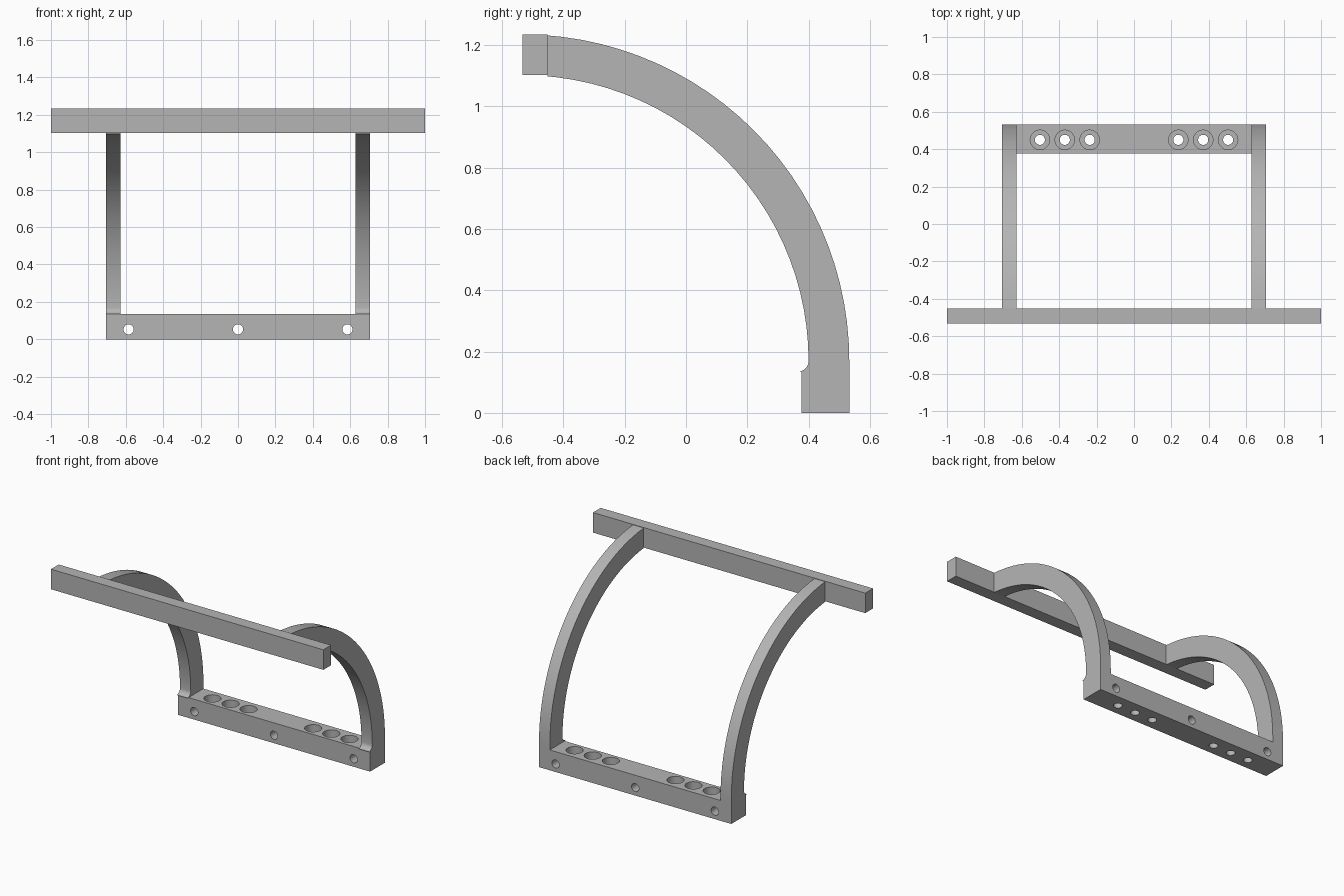
import bpy, bmesh
from math import radians, sin, cos, pi
from mathutils import Matrix, Vector

default = bpy.data.objects.get("Cube")
if default:
    bpy.data.objects.remove(default, do_unlink=True)

GREY = (0.46, 0.46, 0.46, 1)
mat = bpy.data.materials.new("plain grey")
mat.use_nodes = True
mat.diffuse_color = GREY
mat.node_tree.nodes["Principled BSDF"].inputs["Base Color"].default_value = GREY


def add_object(name, bm):
    bmesh.ops.recalc_face_normals(bm, faces=bm.faces)
    mesh = bpy.data.meshes.new(name)
    bm.to_mesh(mesh)
    bm.free()
    mesh.materials.append(mat)
    obj = bpy.data.objects.new(name, mesh)
    bpy.context.collection.objects.link(obj)
    return obj


def smooth(obj):
    bpy.ops.object.select_all(action='DESELECT')
    obj.select_set(True)
    bpy.context.view_layer.objects.active = obj
    bpy.ops.object.shade_smooth_by_angle(angle=radians(30))


def box(name, low, high):
    low, high = Vector(low), Vector(high)
    bm = bmesh.new()
    bmesh.ops.create_cube(bm, size=1, matrix=Matrix.Translation((low + high) / 2)
                          @ Matrix.Diagonal((high - low).to_4d()))
    return add_object(name, bm)


def add_cylinder(bm, centre, radius, depth, tilt=0):
    bmesh.ops.create_cone(bm, cap_ends=True, segments=32, radius1=radius, radius2=radius,
                          depth=depth, matrix=Matrix.Translation(centre)
                          @ Matrix.Rotation(tilt, 4, 'X'))


def cut(obj, bm):
    cutter = add_object("cutter", bm)
    cutter.hide_render = True
    mod = obj.modifiers.new("holes", 'BOOLEAN')
    mod.operation, mod.solver, mod.object = 'DIFFERENCE', 'EXACT', cutter
    bpy.context.view_layer.objects.active = obj
    bpy.ops.object.modifier_apply(modifier=mod.name)
    bpy.data.objects.remove(cutter, do_unlink=True)


# Main dimensions
BACK, HEIGHT, THICK = 0.533, 1.235, 0.133
BASE_TOP, LEDGE = 0.135, 0.377
ARM_IN, ARM_OUT = 0.627, 0.706
BAR_BACK = -0.452
HOLE = 0.027

# Top crossbar
box("top_crossbar", (-1, -BACK, HEIGHT - THICK), (1, BAR_BACK, HEIGHT))

# Base rail: horizontal fixing holes and counterbored vertical holes
base = box("base_rail", (-ARM_OUT, LEDGE, 0), (ARM_OUT, BACK, BASE_TOP))
drills, bores = bmesh.new(), bmesh.new()
for x in (-0.585, 0, 0.585):
    add_cylinder(drills, (x, 0.45, 0.053), HOLE, 0.4, pi / 2)
for side in (-1, 1):
    for x in (0.237, 0.37, 0.503):
        add_cylinder(drills, (side * x, 0.45, 0.06), HOLE, 0.4)
        add_cylinder(bores, (side * x, 0.45, 0.145), 0.052, 0.2)
cut(base, drills)
cut(base, bores)
smooth(base)

# Curved arms: quarter ring about the front edge, with a small fillet at the foot
R_OUT = 2 * BACK
CENTRE_Z = HEIGHT - R_OUT
R_IN = R_OUT - THICK


def arc(radius, steps=26):
    points = []
    for i in range(steps + 1):
        a = i * pi / 2 / steps
        y = -BACK + radius * cos(a)
        if y > BAR_BACK:
            points.append((y, CENTRE_Z + radius * sin(a)))
    rise = (radius ** 2 - (BAR_BACK + BACK) ** 2) ** 0.5
    return points + [(BAR_BACK, CENTRE_Z + rise)]


foot_y = -BACK + R_IN
f = CENTRE_Z - BASE_TOP
fillet = [(foot_y - f + f * sin(a), CENTRE_Z - f * cos(a))
          for a in (i * pi / 12 for i in range(6))]
profile = [(BACK, BASE_TOP)] + arc(R_OUT) + arc(R_IN)[::-1] + fillet[::-1]

for name, x in (("left_arm", ARM_IN), ("right_arm", -ARM_OUT)):
    bm = bmesh.new()
    face = bm.faces.new([bm.verts.new((x, y, z)) for y, z in profile])
    extruded = bmesh.ops.extrude_face_region(bm, geom=[face])
    moved = [v for v in extruded["geom"] if isinstance(v, bmesh.types.BMVert)]
    bmesh.ops.translate(bm, verts=moved, vec=(ARM_OUT - ARM_IN, 0, 0))
    smooth(add_object(name, bm))
